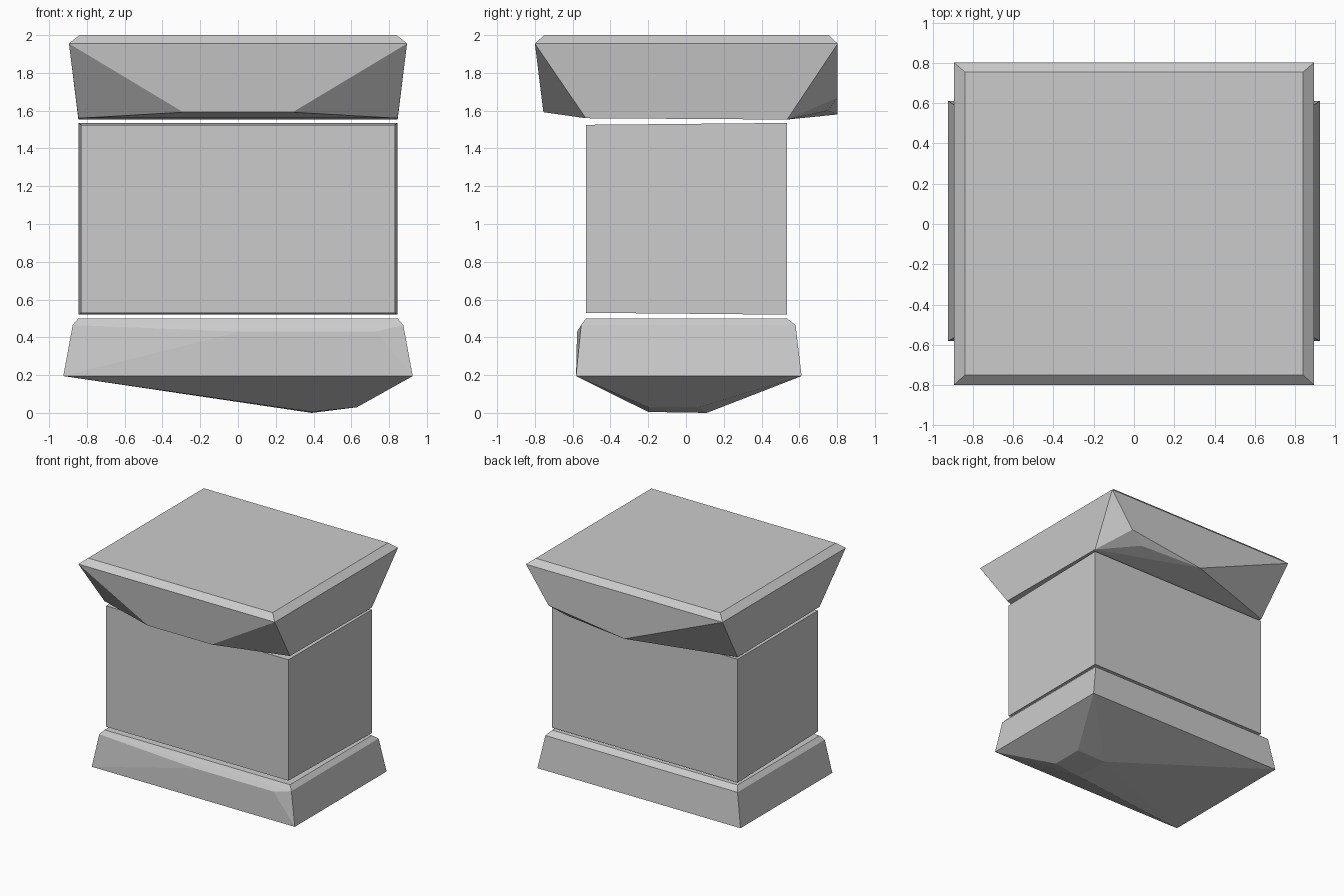
import bpy, bmesh

if "Cube" in bpy.data.objects:
    bpy.data.objects.remove(bpy.data.objects["Cube"])


def rect(x, y0, y1, z, z1=None):
    """Four corners of a mirrored ring; z is the front height, z1 the back height."""
    z1 = z if z1 is None else z1
    return [(s * x, y, h) for s in (-1, 1) for y, h in ((y0, z), (y1, z1))]


def faceted_block(name, points):
    """Flat-faced convex stone spanned by a few corner points."""
    bm = bmesh.new()
    for p in points:
        bm.verts.new(p)
    res = bmesh.ops.convex_hull(bm, input=bm.verts[:])
    loose = [v for v in bm.verts if not v.link_faces]
    bmesh.ops.delete(bm, geom=loose, context='VERTS')
    bmesh.ops.dissolve_limit(bm, angle_limit=0.01, verts=bm.verts[:], edges=bm.edges[:])
    bmesh.ops.recalc_face_normals(bm, faces=bm.faces[:])
    mesh = bpy.data.meshes.new(name)
    bm.to_mesh(mesh)
    bm.free()
    obj = bpy.data.objects.new(name, mesh)
    bpy.context.collection.objects.link(obj)
    return obj


# Base stone: bevelled plinth with chipped front edge and a buried, off-centre keel
faceted_block("base_stone",
              rect(0.845, -0.53, 0.535, 0.5)
              + rect(0.875, -0.555, 0.58, 0.465)
              + rect(0.925, -0.582, 0.612, 0.195)
              + [(0.01, -0.577, 0.43), (0.73, -0.577, 0.43)]
              + [(0.39, -0.2, 0.005), (0.39, 0.11, 0.0),
                 (0.63, -0.2, 0.03), (0.63, 0.07, 0.03)])

# Middle block: slightly smaller at the front
front = [(s * 0.83, -0.53, z) for s in (-1, 1) for z in (0.53, 1.525)]
back = [(s * 0.845, 0.535, z) for s in (-1, 1) for z in (0.52, 1.535)]
faceted_block("middle_block", front + back)

# Cap stone: bevelled slab with rough undercut front and back
faceted_block("cap_stone",
              rect(0.84, -0.75, 0.755, 2.0)
              + rect(0.895, -0.8, 0.803, 1.955)
              + rect(0.845, -0.53, 0.535, 1.56, 1.553)
              + [(-0.29, -0.755, 1.592), (0.29, -0.755, 1.592)]
              + [(0.0, 0.803, 1.58), (0.69, 0.803, 1.67), (0.55, 0.75, 1.6)])
